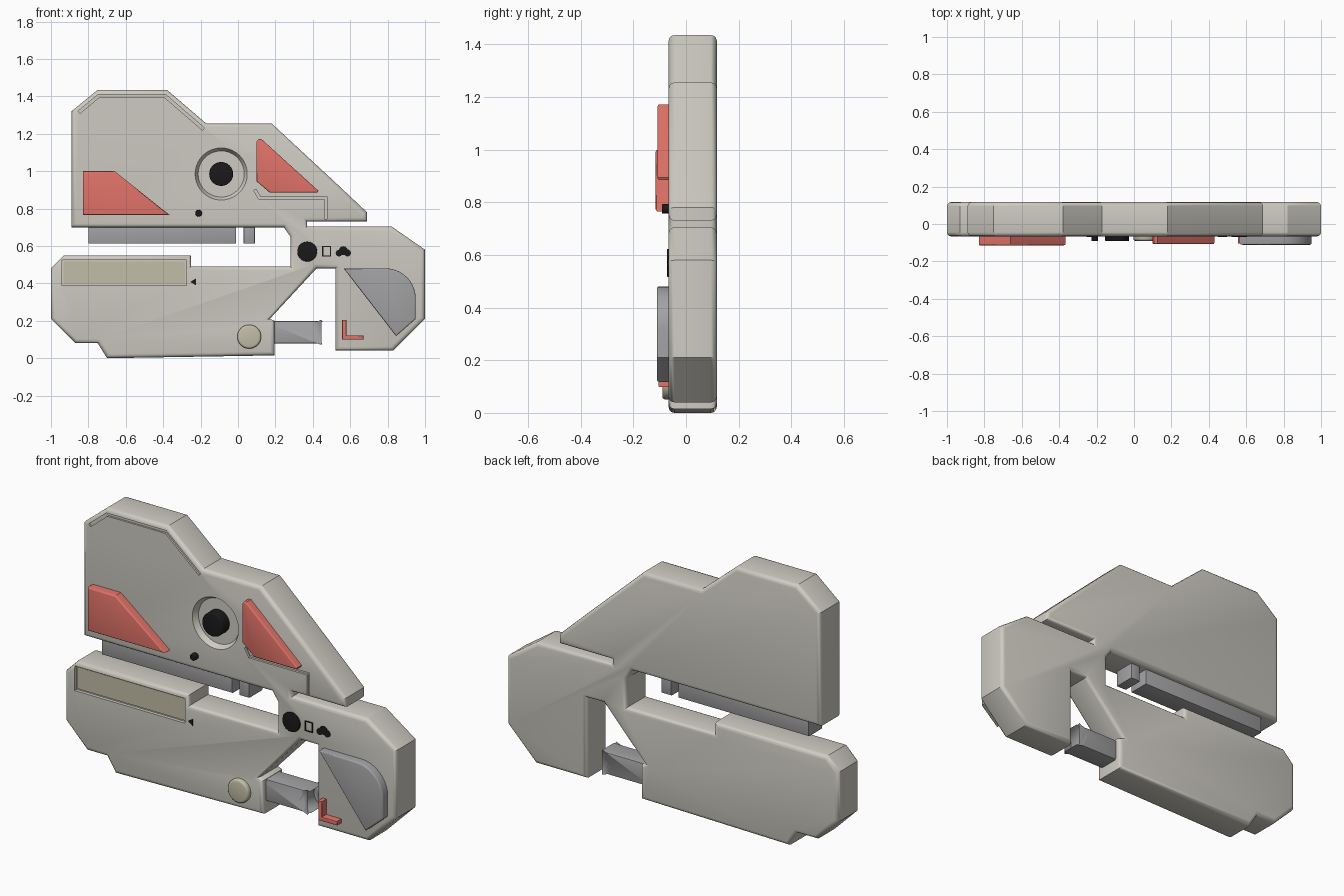
import bpy, bmesh
from math import sin, cos, pi, radians
from mathutils import Vector

if "Cube" in bpy.data.objects:
    bpy.data.objects.remove(bpy.data.objects["Cube"])

FRONT, BACK = -0.066, 0.117


def material(name, rgb):
    m = bpy.data.materials.new(name)
    m.diffuse_color = (*rgb, 1)
    m.use_nodes = True
    m.node_tree.nodes["Principled BSDF"].inputs["Base Color"].default_value = m.diffuse_color
    return m


SHELL = material("shell", (0.62, 0.60, 0.54))
RED = material("red", (0.75, 0.17, 0.14))
GREY = material("grey", (0.36, 0.36, 0.37))
BLACK = material("black", (0.01, 0.01, 0.01))
CREAM = material("cream", (0.54, 0.51, 0.39))


def prism(name, pts, y0, y1, mat, bevel=0, both=False, segments=3, taper=None):
    """Extrude an x/z outline from y0 (front) to y1 (back), rounding the cap rims."""
    bm = bmesh.new()
    front = [bm.verts.new((x, y0, z)) for x, z in pts]
    mid = sum((v.co for v in front), Vector()) / len(front)
    s = taper or 1
    back = [bm.verts.new((mid.x + (x - mid.x) * s, y1, mid.z + (z - mid.z) * s)) for x, z in pts]
    caps = [bm.faces.new(front), bm.faces.new(back[::-1])]
    n = len(pts)
    for i in range(n):
        j = (i + 1) % n
        bm.faces.new((front[j], front[i], back[i], back[j]))
    bmesh.ops.recalc_face_normals(bm, faces=bm.faces)
    if bevel:
        rims = [e for f in (caps if both else caps[:1]) for e in f.edges]
        bmesh.ops.bevel(bm, geom=rims, offset=bevel, segments=segments, profile=0.5,
                        affect='EDGES', clamp_overlap=False)
    mesh = bpy.data.meshes.new(name)
    bm.to_mesh(mesh)
    bm.free()
    ob = bpy.data.objects.new(name, mesh)
    bpy.context.collection.objects.link(ob)
    mesh.materials.append(mat)
    return ob


def arc(cx, cz, r, a0=0, a1=360, n=32):
    full = a1 - a0 == 360
    return [(cx + r * cos(radians(a0 + (a1 - a0) * i / n)),
             cz + r * sin(radians(a0 + (a1 - a0) * i / n))) for i in range(n if full else n + 1)]


def rect(x0, z0, x1, z1):
    return [(x0, z0), (x1, z0), (x1, z1), (x0, z1)]


def ribbon(path, w):
    """Outline of a constant-width mitred line along a path."""
    p = [Vector(q) for q in path]
    left, right = [], []
    for i, q in enumerate(p):
        a = (q - p[i - 1]).normalized() if i else (p[1] - q).normalized()
        b = (p[i + 1] - q).normalized() if i < len(p) - 1 else a
        na, nb = Vector((-a.y, a.x)), Vector((-b.y, b.x))
        m = (na + nb).normalized()
        m *= w / 2 / m.dot(na)
        left.append(tuple(q + m))
        right.append(tuple(q - m))
    return left + right[::-1]


def carve(target, pts, y0, y1, taper=None):
    cutter = prism("cutter", pts, y0, y1, SHELL, taper=taper)
    cutter.hide_render = True
    mod = target.modifiers.new("carve", 'BOOLEAN')
    mod.operation, mod.solver, mod.object = 'DIFFERENCE', 'EXACT', cutter
    bpy.context.view_layer.objects.active = target
    bpy.ops.object.modifier_apply(modifier=mod.name)
    bpy.data.objects.remove(cutter)


# Main shell: upper body, neck, hooked arm and lower body in one outline
outline = [(-.89, .70), (-.89, 1.32), (-.75, 1.435), (-.38, 1.435), (-.17, 1.255), (.18, 1.255),
           (.52, .94), (.69, .78), (.69, .73), (.37, .73), (.37, .705), (.82, .705), (1, .58),
           (1, .21), (.83, .04), (.52, .04), (.52, .48), (.42, .48), (.17, .21), (.195, .2),
           (.195, .015), (-.70, 0), (-.75, .08), (-.87, .08), (-1, .21), (-1, .48), (-.93, .55),
           (-.25, .55), (-.25, .49), (.28, .49), (.28, .65), (.245, .70)]
shell = prism("shell", outline, FRONT, BACK, SHELL, 0.022, both=True)

# Recesses: dial dish, display window, decorative grooves
carve(shell, arc(-.09, .985, .14, n=40), FRONT - .001, FRONT + .03, taper=.88)
carve(shell, rect(-.94, .39, -.275, .525), FRONT - .02, FRONT + .018)
carve(shell, ribbon([(-.85, 1.315), (-.745, 1.402), (-.39, 1.402), (-.185, 1.225)], .016),
      FRONT - .02, FRONT + .01)
carve(shell, ribbon([(.09, .90), (.115, .857), (.47, .857), (.47, .745)], .014),
      FRONT - .02, FRONT + .012)

# Display window insert
prism("display_window", rect(-.932, .398, -.283, .517), FRONT + .012, FRONT + .03, CREAM)

# Dial and buttons: name, x, z, radius, front y, material, bevel
for name, x, z, r, y, mat, b in [
        ("start_button", -.09, .985, .064, -.092, BLACK, .006),
        ("reset_button", -.21, .775, .018, -.092, BLACK, .004),
        ("arm_button", .37, .57, .053, -.073, BLACK, .003),
        ("pivot_knob", .06, .115, .064, -.09, CREAM, .012)]:
    prism(name, arc(x, z, r), y, FRONT + .04, mat, b)

# Red raised panels and corner mark
prism("red_panel_left", [(-.83, .765), (-.83, 1.0), (-.66, 1.0), (-.365, .765)],
      -.115, FRONT + .01, RED, .008)
prism("red_panel_right", [(.1, .945), (.098, 1.155), (.108, 1.17), (.125, 1.172), (.43, .895),
                          (.425, .885), (.17, .885)], -.108, FRONT + .01, RED, .008)
prism("red_corner_mark", ribbon([(.568, .205), (.568, .11), (.67, .11)], .022),
      -.105, FRONT + .01, RED, .003)

# Grey arm pad with one rounded corner
prism("arm_pad", [(.565, .48)] + arc(.79, .32, .16, 90, 0, 10) + [(.95, .21), (.845, .118)],
      -.111, FRONT + .01, GREY, .008)

# Grey clamp bars under the upper body
for name, x0, x1 in [("clamp_bar_long", -.80, -.01), ("clamp_bar_short", .03, .09)]:
    prism(name, rect(x0, .612, x1, .73), -.035, .085, GREY, .006, both=True, segments=2)

# Grey piston with concave end
prism("piston", [(.15, .078), (.455, .078)] + arc(.465, .138, .06, 255, 105, 16)
      + [(.455, .198), (.15, .198)], -.035, .085, GREY, .01, both=True, segments=2)

# Small flat symbols: arrow, tile and cloud
prism("input_arrow", [(-.255, .408), (-.225, .426), (-.225, .39)], FRONT - .003, FRONT + .01, BLACK)
tile = prism("tile_frame", rect(.45, .543, .498, .6), FRONT - .003, FRONT + .01, BLACK)
carve(tile, rect(.456, .549, .492, .594), FRONT - .02, FRONT + .03)
for i, (x, z, r) in enumerate([(.54, .562, .018), (.563, .575, .024), (.585, .563, .019)]):
    prism(f"cloud_puff_{i}", arc(x, z, r, n=16), FRONT - .003 - i * .0003, FRONT + .01, BLACK)

# Smooth rounded rims, keep hard edges
bpy.ops.object.select_all(action='SELECT')
bpy.context.view_layer.objects.active = shell
bpy.ops.object.shade_smooth_by_angle(angle=radians(32))
